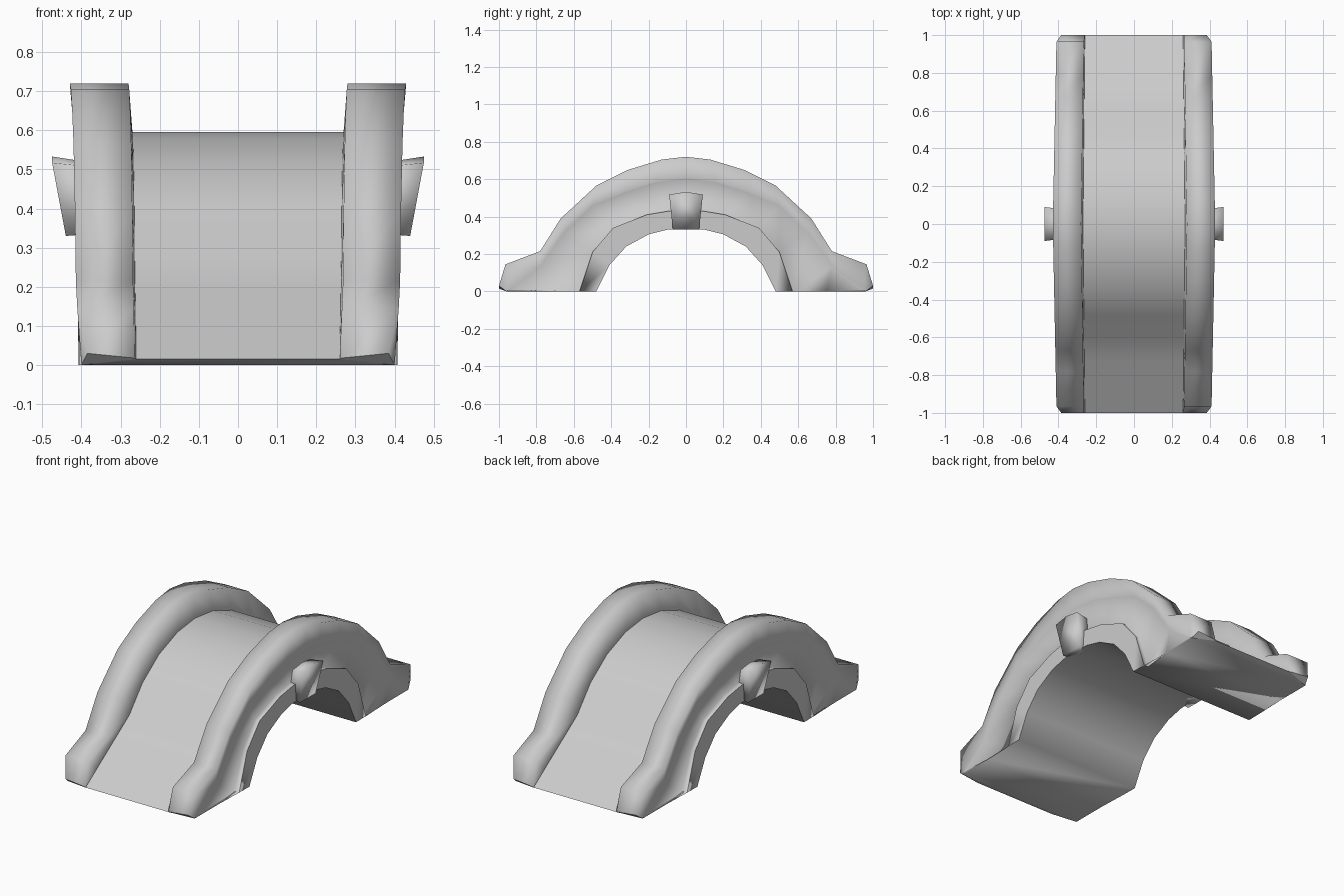
import bpy, bmesh

cube = bpy.data.objects.get("Cube")
if cube:
    bpy.data.objects.remove(cube, do_unlink=True)

stone = bpy.data.materials.new("pale_grey_stone")
stone.use_nodes = True
GREY = (0.6, 0.6, 0.6, 1)
stone.diffuse_color = GREY
bsdf = stone.node_tree.nodes["Principled BSDF"]
bsdf.inputs["Base Color"].default_value = GREY
bsdf.inputs["Roughness"].default_value = 0.8

# Half profiles (y, z) running from the crown to the end of the bridge
DECK = [(0, .595), (.16, .577), (.33, .515), (.48, .412), (.6, .275), (.73, .19), (.9, .08), (1, .015)]
TOP = [(0, .72), (.13, .705), (.31, .65), (.48, .565), (.67, .39), (.78, .215), (.965, .145), (1, .03)]
CREASE = [(0, .605), (.16, .585), (.33, .53), (.5, .46), (.65, .315), (.78, .13), (.95, .01), (.96, 0)]
RING = [(0, .435), (.09, .43), (.21, .41), (.39, .34), (.5, .21), (.57, 0), (.75, 0), (.96, 0)]
ARCH = [(0, .335), (.1, .33), (.2, .305), (.32, .24), (.41, .14), (.48, 0), (.75, 0), (.96, 0)]

# Cross-section rows: profile, x at the crown, x at the end
ROWS = [(DECK, .27, .26), (TOP, .28, .265), (TOP, .43, .41), (CREASE, .42, .40),
        (RING, .385, .375), (RING, .415, .40), (ARCH, .415, .40)]
SHARP_ROWS = {0, 3, 5, 6}
LAST = len(DECK) - 1


def section(station):
    """Closed loop of points across the bridge at one station."""
    i, side = abs(station), (1 if station > 0 else -1)
    half = []
    for row, (profile, x0, x1) in enumerate(ROWS):
        y, z = profile[i]
        x = x0 + (x1 - x0) * y
        if i == LAST and row == 1:
            z = .018
        if i == LAST and row == 2:
            x = .385
        if i == LAST and row >= 3 or i == LAST - 1 and row >= 4:
            x = .40
        half.append((x, side * y, z))
    return half + [(-x, y, z) for x, y, z in reversed(half)]


def finish(bm, name):
    bmesh.ops.recalc_face_normals(bm, faces=bm.faces)
    for face in bm.faces:
        face.smooth = True
    mesh = bpy.data.meshes.new(name)
    bm.to_mesh(mesh)
    bm.free()
    mesh.materials.append(stone)
    obj = bpy.data.objects.new(name, mesh)
    bpy.context.collection.objects.link(obj)


# Bridge body: deck, parapets, spandrels and arch lofted as one skin
bm = bmesh.new()
loops = [[bm.verts.new(p) for p in section(s)] for s in range(-LAST, LAST + 1)]
count = len(loops[0])
for a, b in zip(loops, loops[1:]):
    for k in range(count):
        n = (k + 1) % count
        bm.faces.new((a[k], a[n], b[n], b[k]))
# Sloped undersides at both ends: one below the deck, one below each parapet
for cap in (loops[0], loops[-1]):
    near, far = cap[:4], cap[:-5:-1]
    for corners in (near, far, (near[0], near[3], far[3], far[0])):
        for edge in bm.faces.new(corners).edges:
            edge.smooth = False
# Keep the masonry edges crisp along the span
for a, b in zip(loops, loops[1:]):
    for k in range(count):
        if min(k, count - 1 - k) in SHARP_ROWS:
            bm.edges.get((a[k], b[k])).smooth = False
bmesh.ops.remove_doubles(bm, verts=bm.verts, dist=.0005)
finish(bm, "bridge_body")

# Keystones: flared wedges with a peaked top, leaning out from the arch crown
KEY = [(-.07, .336, .44, .33), (.07, .336, .44, .33), (.09, .505, .475, .517),
       (0, .515, .475, .533), (-.09, .505, .475, .517)]
for side, label in ((1, "left"), (-1, "right")):
    bm = bmesh.new()
    inner = [bm.verts.new((side * .36, y * .85, z)) for y, z, x, zo in KEY]
    outer = [bm.verts.new((side * x, y, zo)) for y, z, x, zo in KEY]
    bm.faces.new(inner)
    bm.faces.new(outer)
    for k in range(len(KEY)):
        n = (k + 1) % len(KEY)
        bm.faces.new((inner[k], inner[n], outer[n], outer[k]))
    finish(bm, label + "_keystone")
